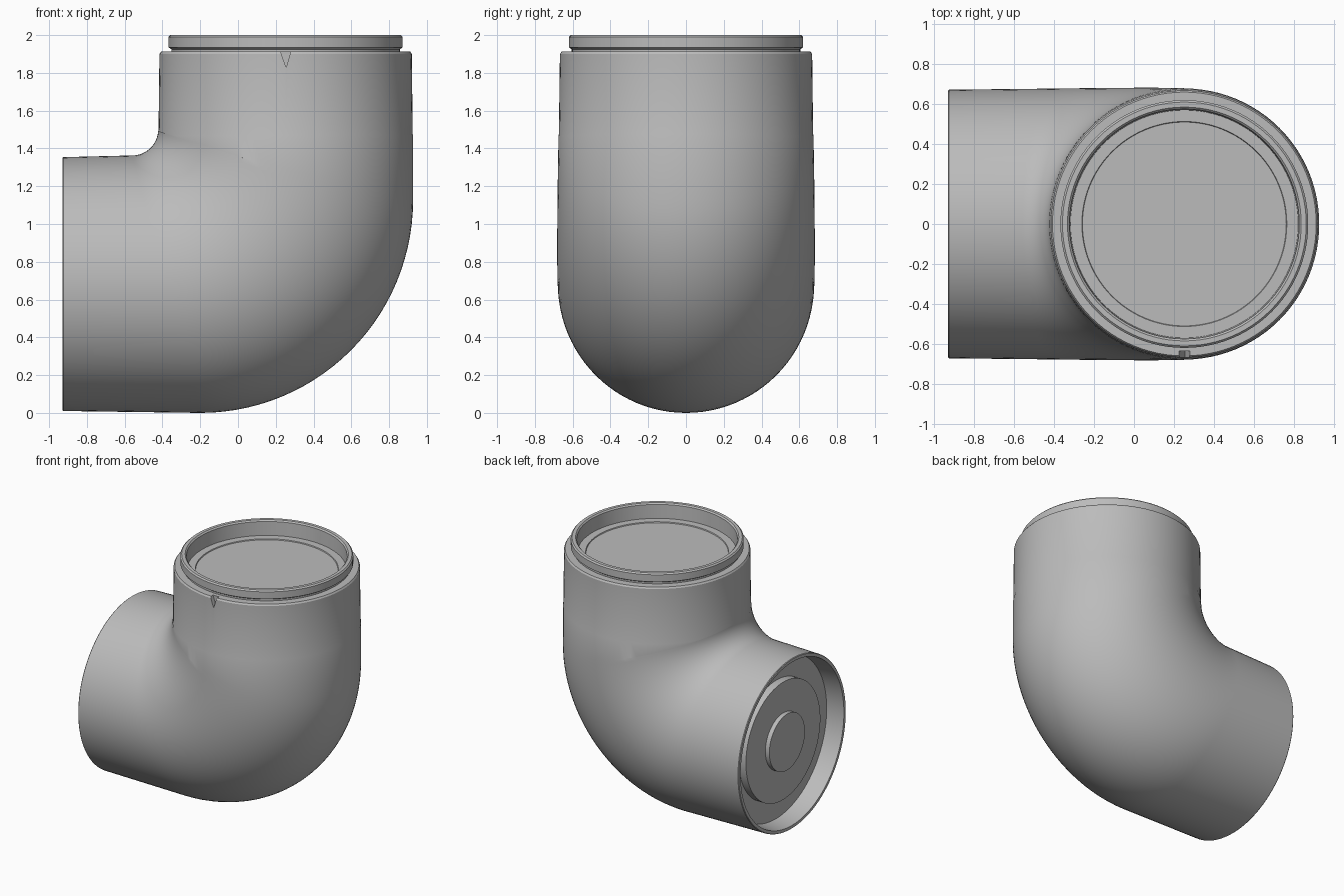
import bpy, bmesh, math

if "Cube" in bpy.data.objects:
    bpy.data.objects.remove(bpy.data.objects["Cube"])

N = 96      # sides around the pipe
BEND = 28   # rings along the bend

grey = bpy.data.materials.new("pipe grey")
grey.diffuse_color = (0.5, 0.5, 0.5, 1)
grey.use_nodes = True
grey.node_tree.nodes["Principled BSDF"].inputs["Base Color"].default_value = grey.diffuse_color

bm = bmesh.new()
rings = []


def add_ring(inner, outer, half_width):
    """Elliptical ring between an inner-side and an outer-side point (x, z)."""
    cx, cz = (inner[0] + outer[0]) / 2, (inner[1] + outer[1]) / 2
    dx, dz = (outer[0] - inner[0]) / 2, (outer[1] - inner[1]) / 2
    ring = []
    for i in range(N):
        a = 2 * math.pi * i / N
        c, s = math.cos(a), math.sin(a)
        ring.append(bm.verts.new((cx + dx * c, half_width * s, cz + dz * c)))
    rings.append(ring)


AX, AZ = 0.252, 0.682   # centre lines of the upright and level sockets

# Upright socket: recessed floor, lip, groove, shoulder, collar seam
for r, z in [(0.51, 1.875), (0.513, 1.882), (0.57, 1.882), (0.575, 1.99),
             (0.585, 2.0), (0.61, 2.0), (0.62, 1.99), (0.62, 1.935),
             (0.605, 1.925), (0.605, 1.912), (0.66, 1.912), (0.668, 1.9),
             (0.673, 1.475), (0.675, 1.468)]:
    add_ring((AX - r, z), (AX + r, z), r)

# Elbow: tight inner arc and wide outer arc
for i in range(BEND + 1):
    a = math.pi / 2 * i / BEND
    c, s = math.cos(a), math.sin(a)
    inner = (-0.56 + 0.137 * c, 1.50 - 0.137 * s)
    outer = (-0.20 + 1.127 * c, 1.127 - 1.127 * s)
    if i == 0:
        inner = (inner[0], 1.46)
    add_ring(inner, outer, 0.678 + 0.004 * math.sin(2 * a))

# Level socket: open rim, recessed floor, raised disc and centre boss
for r, x in [(0.672, -0.925), (0.668, -0.93), (0.645, -0.93), (0.63, -0.79),
             (0.465, -0.79), (0.465, -0.85), (0.222, -0.85), (0.222, -0.885)]:
    add_ring((x, AZ + r), (x, AZ - r), r)

for a, b in zip(rings, rings[1:]):
    for i in range(N):
        j = (i + 1) % N
        bm.faces.new((a[i], a[j], b[j], b[i]))
bm.faces.new(rings[0])
bm.faces.new(rings[-1])
bmesh.ops.recalc_face_normals(bm, faces=bm.faces)

mesh = bpy.data.meshes.new("pipe_elbow")
bm.to_mesh(mesh)
bm.free()
mesh.materials.append(grey)
elbow = bpy.data.objects.new("pipe_elbow", mesh)
bpy.context.collection.objects.link(elbow)

# Small pointed alignment notch cut in the front of the shoulder
bm = bmesh.new()
outline = [(-0.035, 1.94), (0.035, 1.94), (0.015, 1.87), (0.003, 1.83), (-0.012, 1.87)]
face = bm.faces.new([bm.verts.new((AX + x, -0.80, z)) for x, z in outline])
out = bmesh.ops.extrude_face_region(bm, geom=[face])
for v in out["geom"]:
    if isinstance(v, bmesh.types.BMVert):
        v.co.y = -0.635
bmesh.ops.recalc_face_normals(bm, faces=bm.faces)
mesh = bpy.data.meshes.new("notch_cutter")
bm.to_mesh(mesh)
bm.free()
mesh.materials.append(grey)
cutter = bpy.data.objects.new("notch_cutter", mesh)
bpy.context.collection.objects.link(cutter)
cutter.hide_render = True
cutter.hide_viewport = True

cut = elbow.modifiers.new("notch", "BOOLEAN")
cut.operation = "DIFFERENCE"
cut.solver = "EXACT"
cut.object = cutter

# Smooth round surfaces, crisp rims
bpy.context.view_layer.objects.active = elbow
elbow.select_set(True)
bpy.ops.object.shade_smooth_by_angle(angle=math.radians(30))
